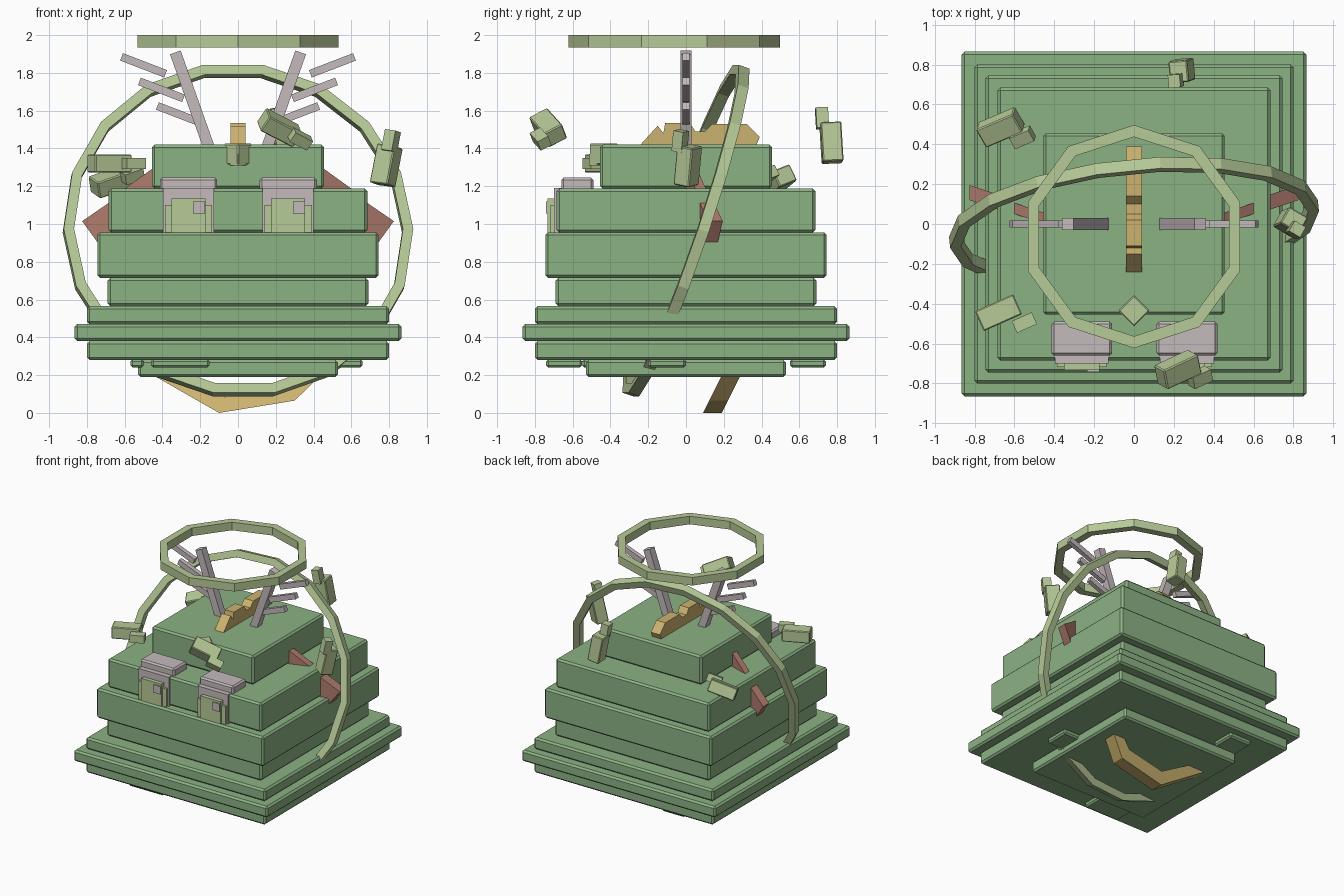
import bpy, bmesh, math
from mathutils import Matrix, Vector, Euler

cube = bpy.data.objects.get("Cube")
if cube:
    bpy.data.objects.remove(cube, do_unlink=True)


def material(name, rgb):
    m = bpy.data.materials.new(name)
    m.use_nodes = True
    m.diffuse_color = (*rgb, 1)
    m.node_tree.nodes["Principled BSDF"].inputs["Base Color"].default_value = (*rgb, 1)
    return m


GREEN = material("leaf green", (0.26, 0.445, 0.23))
PALE = material("pale green", (0.47, 0.585, 0.31))
GOLD = material("gold", (0.60, 0.45, 0.16))
PINK = material("pinkish grey", (0.55, 0.49, 0.50))
RED = material("brick red", (0.43, 0.20, 0.155))


def finish(name, bm, mat, matrix=Matrix(), bevel=0):
    bmesh.ops.recalc_face_normals(bm, faces=bm.faces)
    me = bpy.data.meshes.new(name)
    bm.to_mesh(me)
    bm.free()
    me.transform(matrix)
    me.materials.append(mat)
    ob = bpy.data.objects.new(name, me)
    bpy.context.scene.collection.objects.link(ob)
    if bevel:
        mod = ob.modifiers.new("Bevel", 'BEVEL')
        mod.width, mod.segments = bevel, 1
    return ob


def box(name, centre, size, mat, rot=(0, 0, 0), bevel=0):
    bm = bmesh.new()
    bmesh.ops.create_cube(bm, size=1, matrix=Matrix.Diagonal((*size, 1)))
    turn = Euler([math.radians(a) for a in rot]).to_matrix().to_4x4()
    return finish(name, bm, mat, Matrix.Translation(centre) @ turn, bevel)


def span(name, x, y, z, mat, bevel=0):
    centre = [(a + b) / 2 for a, b in (x, y, z)]
    return box(name, centre, [b - a for a, b in (x, y, z)], mat, bevel=bevel)


def prism(name, points, depth, mat, matrix=Matrix(), bevel=0):
    # outline in x and z, extruded along y
    bm = bmesh.new()
    face = bm.faces.new([bm.verts.new((x, -depth / 2, z)) for x, z in points])
    out = bmesh.ops.extrude_face_region(bm, geom=[face])
    verts = [v for v in out["geom"] if isinstance(v, bmesh.types.BMVert)]
    bmesh.ops.translate(bm, verts=verts, vec=(0, depth, 0))
    return finish(name, bm, mat, matrix, bevel)


def hoop(name, sides, outer, inner, height, mat, matrix, phase=0):
    bm = bmesh.new()
    section = [(outer, -1), (outer, 1), (inner, 1), (inner, -1)]
    loops = []
    for i in range(sides):
        a = phase + math.tau * i / sides
        loops.append([bm.verts.new((r * math.cos(a), r * math.sin(a), s * height / 2))
                      for r, s in section])
    for i, here in enumerate(loops):
        after = loops[(i + 1) % sides]
        for k in range(4):
            j = (k + 1) % 4
            bm.faces.new((here[k], here[j], after[j], after[k]))
    return finish(name, bm, mat, matrix)


# Stacked square body
TIERS = [("foot_plate", 0.53, 0.19, 0.28), ("lower_step", 0.80, 0.28, 0.38),
         ("wide_rim", 0.865, 0.38, 0.47), ("upper_step", 0.80, 0.47, 0.565),
         ("waist", 0.69, 0.565, 0.715), ("belly", 0.745, 0.715, 0.955),
         ("chest", 0.685, 0.955, 1.187), ("head_block", 0.455, 1.187, 1.42)]
for name, half, low, high in TIERS:
    span(name, (-half, half), (-half, half), (low, high), GREEN, bevel=0.014)

# Small pads under the lower step
for name, x, y in [("front_pad", (-0.46, -0.15), (-0.74, -0.55)),
                   ("back_pad", (-0.5, -0.3), (0.55, 0.74)),
                   ("right_pad", (-0.57, -0.5), (-0.55, -0.36)),
                   ("left_pad", (0.5, 0.66), (-0.2, 0))]:
    span(name, x, y, (0.24, 0.285), GREEN, bevel=0.012)

# Halo above the head and the big tilted hoop
hoop("halo", 10, 0.56, 0.50, 0.065, PALE,
     Matrix.Translation((0, -0.063, 1.967)), math.pi / 2)
tilt = Vector((-0.1, 1, -0.34)).to_track_quat('Z', 'Y').to_matrix().to_4x4()
hoop("tilted_hoop", 18, 0.93, 0.875, 0.06, PALE,
     Matrix.Translation((0, 0, 0.965)) @ tilt)

# Antlers: a leaning post with three twigs each
for s, side in ((1, "left"), (-1, "right")):
    box(side + "_antler_post", (s * 0.235, 0, 1.635), (0.06, 0.06, 0.58), PINK,
        (0, s * 19.5, 0))
    for i in range(3):
        box(side + "_antler_twig", (s * (0.5 - 0.095 * i), 0, 1.84 - 0.13 * i),
            (0.25, 0.036, 0.042), PINK, (0, -s * 21, 0))

# Wavy crest on the head, running front to back
crest = [(-0.25, 1.41), (-0.15, 1.52), (-0.12, 1.48), (-0.11, 1.535), (0.02, 1.535),
         (0.05, 1.49), (0.1, 1.49), (0.14, 1.53), (0.32, 1.53), (0.39, 1.46), (0.37, 1.41)]
prism("crest", crest, 0.08, GOLD, Matrix.Rotation(math.pi / 2, 4, 'Z'))

# Curved gold band under the base, leaning backwards
lean = Matrix.Translation((0, 0.14, 0))
lean[1][2] = 0.5
prism("under_band", [(-0.45, 0.2), (-0.1, 0), (0.3, 0.065), (0.44, 0.2),
                     (0.34, 0.2), (0.26, 0.135), (-0.07, 0.085), (-0.3, 0.2)],
      0.1, GOLD, lean)

# Hooded eyes
for side, x in (("right", -0.262), ("left", 0.266)):
    span(side + "_eye_hood", (x - 0.152, x + 0.152), (-0.66, -0.49), (1.16, 1.245),
         PINK, bevel=0.012)
    span(side + "_eye_surround", (x - 0.135, x + 0.135), (-0.70, -0.6), (0.955, 1.19), PINK)
    span(side + "_eye_rim", (x - 0.125, x + 0.125), (-0.718, -0.6), (0.955, 1.10), PALE)
    span(side + "_eye", (x - 0.09, x + 0.09), (-0.732, -0.6), (0.955, 1.135), PALE)
    span(side + "_pupil", (x + 0.025, x + 0.088), (-0.742, -0.7), (1.055, 1.118), PINK)

# Red side fins
for s, side in ((1, "left"), (-1, "right")):
    for part, points, depth, y in [
            ("lower_fin", [(0.6, 1.17), (0.825, 1.015), (0.72, 0.87), (0.6, 0.9)], 0.075, -0.115),
            ("upper_fin", [(0.43, 1.31), (0.61, 1.18), (0.43, 1.18)], 0.055, -0.12)]:
        skew = Matrix.Translation((0, y, 0))
        skew[1][0] = 0.33
        prism(side + "_" + part, points, depth, RED, Matrix.Scale(s, 4, (1, 0, 0)) @ skew)

# Floating blocks, each with a smaller block attached
BIG, SMALL = (0.21, 0.11, 0.095), (0.11, 0.065, 0.06)
FLOATERS = [("front_left", (0.22, -0.73, 1.51), (0.33, -0.77, 1.45), (30, 25, 25)),
            ("back_left", (0.24, 0.77, 1.43), (0.21, 0.72, 1.56), (15, 80, 20)),
            ("side_left", (0.785, 0.01, 1.31), (0.81, -0.03, 1.44), (35, -78, 25)),
            ("back_right", (-0.67, 0.485, 1.225), (-0.56, 0.435, 1.26), (20, -18, 23)),
            ("front_right", (-0.68, -0.445, 1.32), (-0.55, -0.495, 1.32), (0, 0, 24)),
            ]
for name, big, small, rot in FLOATERS:
    box(name + "_floater", big, BIG, PALE, rot, 0.006)
    box(name + "_floater_tip", small, SMALL, PALE, rot)
box("brow_floater", (0, -0.435, 1.37), (0.11, 0.11, 0.11), PALE, (0, 0, 45), 0.006)
box("brow_floater_tip", (0, -0.47, 1.34), (0.06, 0.06, 0.06), PALE, (0, 0, 45))
